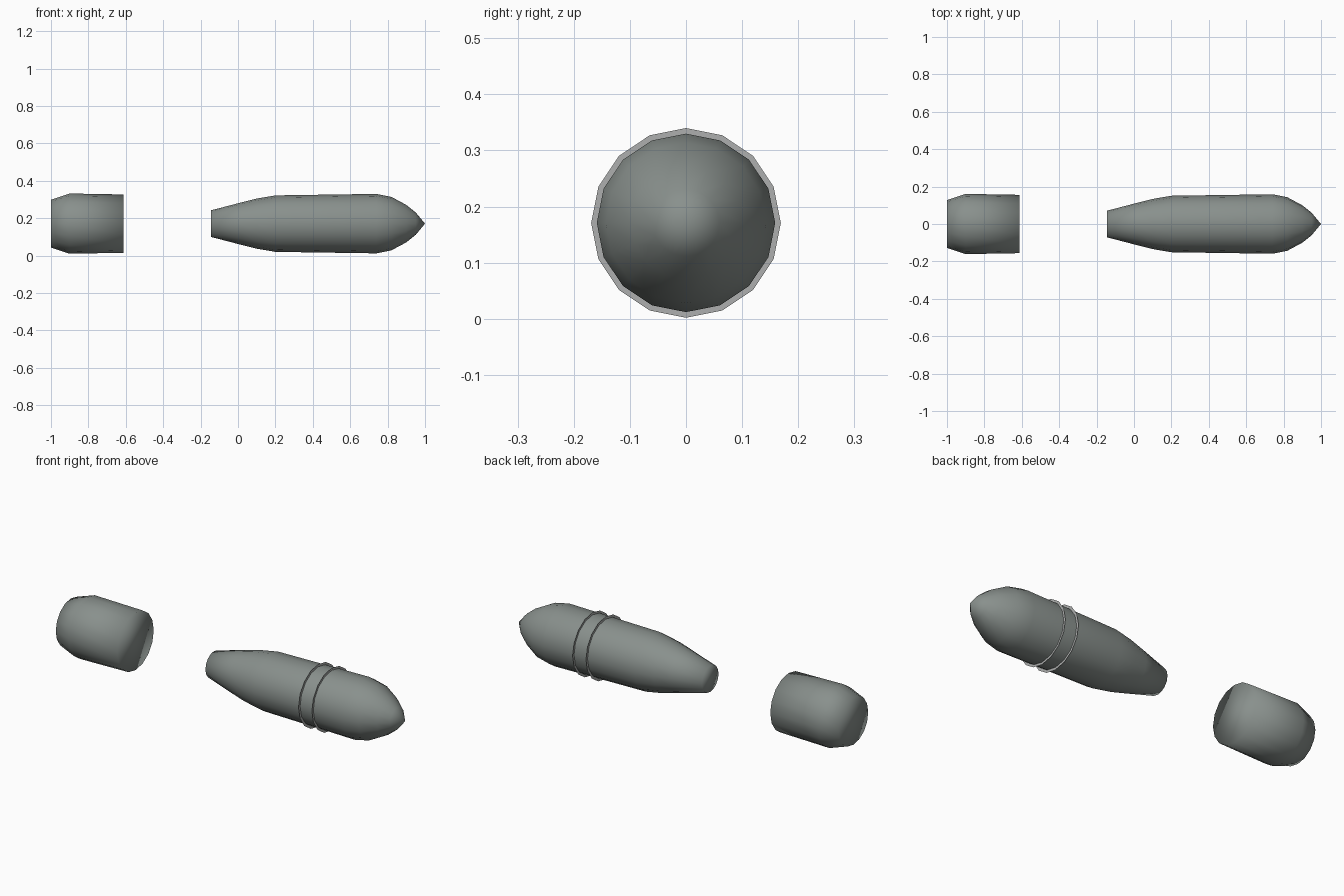
import bpy, bmesh, math

if "Cube" in bpy.data.objects:
    bpy.data.objects.remove(bpy.data.objects["Cube"], do_unlink=True)

SIDES = 16
AXIS_Z = 0.171


def material(name, color):
    m = bpy.data.materials.new(name)
    m.use_nodes = True
    m.diffuse_color = color
    m.node_tree.nodes["Principled BSDF"].inputs["Base Color"].default_value = color
    return m


grey = material("dull grey green", (0.25, 0.28, 0.265, 1))
light = material("light grey", (0.42, 0.43, 0.425, 1))


def lathe(name, profile, mat, capped=True):
    """Turn (x, radius) points around the lengthwise axis."""
    bm = bmesh.new()
    rings = []
    for x, r in profile:
        if r == 0:
            rings.append([bm.verts.new((x, 0, 0))] * SIDES)
            continue
        angles = [2 * math.pi * i / SIDES for i in range(SIDES)]
        rings.append([bm.verts.new((x, r * math.cos(a), r * math.sin(a))) for a in angles])
    for a, b in zip(rings, rings[1:]):
        for i in range(SIDES):
            j = (i + 1) % SIDES
            quad = list(dict.fromkeys((a[i], b[i], b[j], a[j])))
            bm.faces.new(quad)
    if capped:
        for ring in (rings[0], rings[-1]):
            if ring[0] is not ring[1]:
                bm.faces.new(ring)
    bmesh.ops.recalc_face_normals(bm, faces=bm.faces)
    # Thin collars face the nose
    if not capped and sum(f.normal.x for f in bm.faces) < 0:
        bmesh.ops.reverse_faces(bm, faces=bm.faces)
    for f in bm.faces:
        f.smooth = capped
    mesh = bpy.data.meshes.new(name)
    bm.to_mesh(mesh)
    bm.free()
    mesh.materials.append(mat)
    obj = bpy.data.objects.new(name, mesh)
    obj.location.z = AXIS_Z
    bpy.context.collection.objects.link(obj)
    return obj


# Rear casing with a chamfered back end
lathe("rear_casing", [(-1, 0.128), (-0.9, 0.161), (-0.613, 0.156)], grey)

# Tapered body with a rounded, pointed nose
lathe("pointed_body", [(-0.145, 0.071), (0.02, 0.114), (0.1, 0.134), (0.2, 0.151),
                       (0.74, 0.159), (0.82, 0.143), (0.9, 0.1), (0.95, 0.06), (1, 0)], grey)

# Two flat collars around the body
for label, x in (("rear", 0.48), ("front", 0.56)):
    lathe(label + "_collar", [(x, 0.152), (x, 0.169)], light, capped=False)
